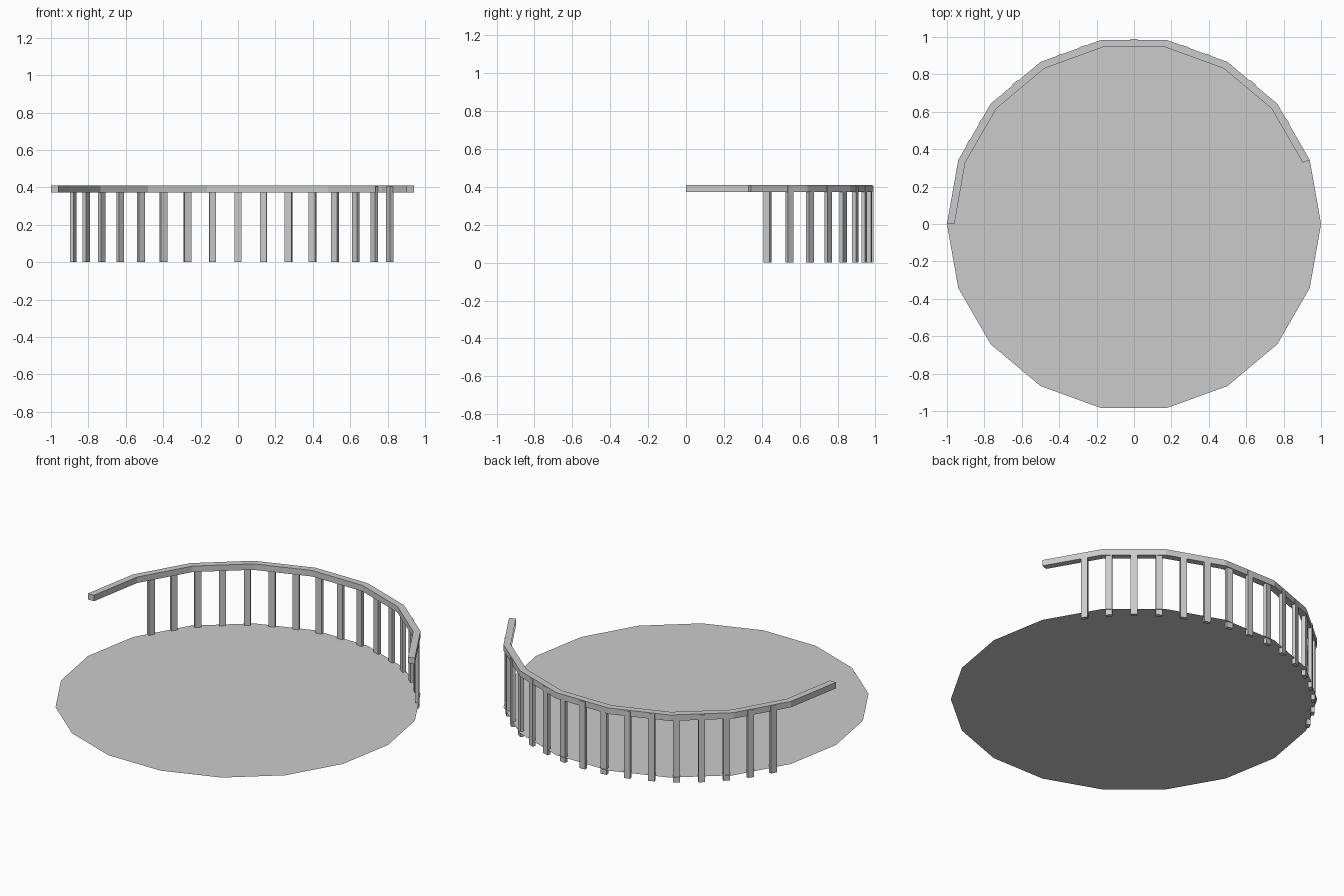
import bpy, bmesh
from math import radians, cos, sin
from mathutils import Matrix

if "Cube" in bpy.data.objects:
    bpy.data.objects.remove(bpy.data.objects["Cube"])


def finish(bm, name):
    mesh = bpy.data.meshes.new(name)
    bm.to_mesh(mesh)
    bm.free()
    obj = bpy.data.objects.new(name, mesh)
    bpy.context.collection.objects.link(obj)
    return obj


# Floor: flat 18-sided disc with a corner on the +x axis
bm = bmesh.new()
bm.faces.new([bm.verts.new((cos(radians(a)), sin(radians(a)), 0.033))
              for a in range(0, 360, 20)])
finish(bm, "floor")

# Handrail: square section swept along nine corners of the floor outline
section = [(1.0, 0.374), (1.0, 0.41), (0.96, 0.41), (0.96, 0.374)]
bm = bmesh.new()
rings = []
for angle in range(20, 181, 20):
    a = radians(angle)
    rings.append([bm.verts.new((r * cos(a), r * sin(a), z)) for r, z in section])
for i in range(len(rings) - 1):
    for k in range(4):
        if i == 0 and k == 2:
            continue  # the last span on the right is open on its inner side
        n = (k + 1) % 4
        bm.faces.new((rings[i][k], rings[i + 1][k], rings[i + 1][n], rings[i][n]))
bm.faces.new(rings[0])
bm.faces.new(rings[-1][::-1])
bmesh.ops.recalc_face_normals(bm, faces=bm.faces)
finish(bm, "handrail")

# Balusters: one every 8 degrees around the back
top = 0.405
for i in range(-7, 9):
    bm = bmesh.new()
    place = (Matrix.Rotation(radians(8 * i), 4, 'Z')
             @ Matrix.Translation((0, 0.979, top / 2))
             @ Matrix.Diagonal((0.037, 0.021, top, 1)))
    bmesh.ops.create_cube(bm, size=1.0, matrix=place)
    finish(bm, f"baluster_{i + 8}")
